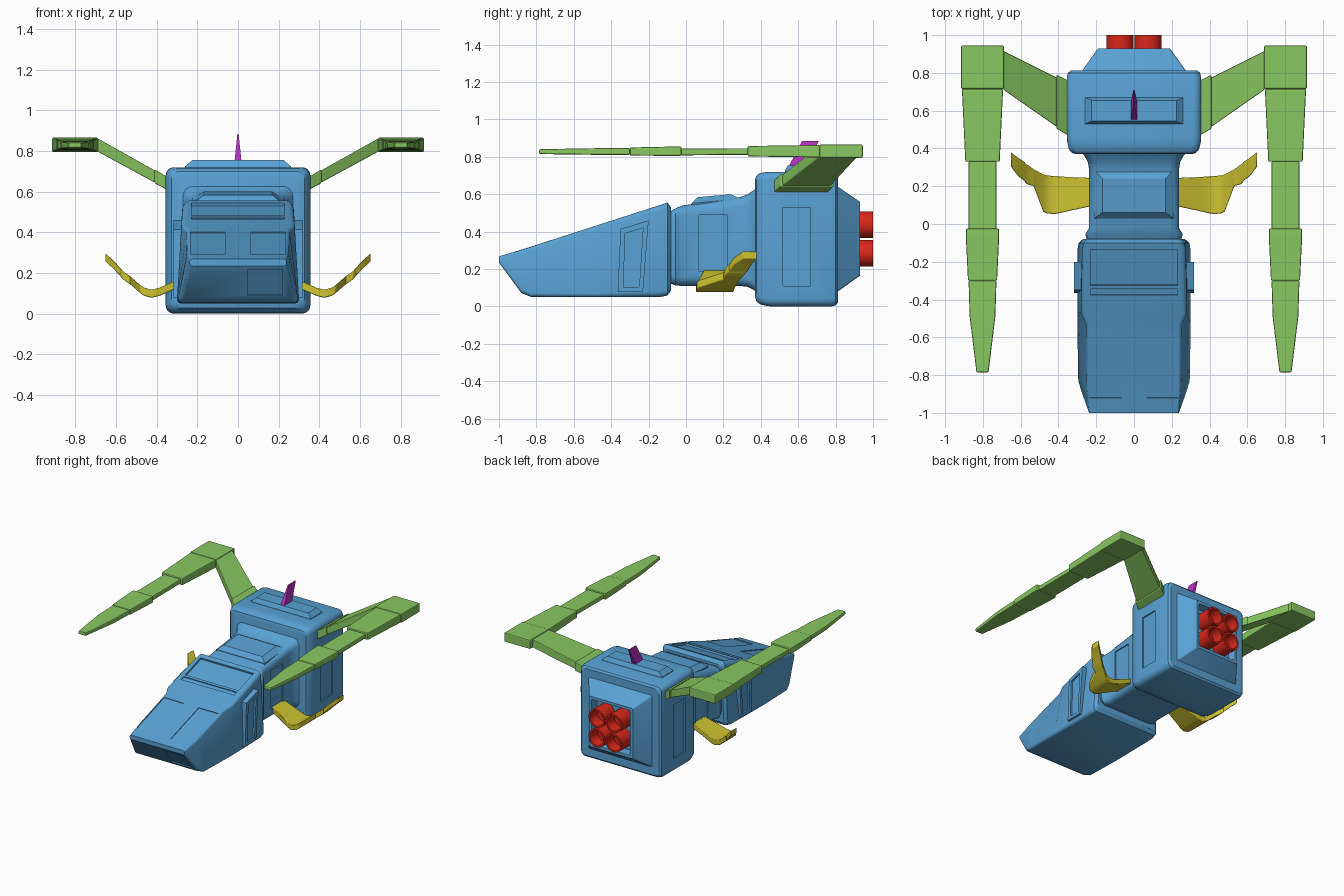
import bpy, bmesh
from math import sin, cos, pi, radians
from mathutils import Vector

if "Cube" in bpy.data.objects:
    bpy.data.objects.remove(bpy.data.objects["Cube"])


def material(name, rgb):
    m = bpy.data.materials.new(name)
    m.diffuse_color = (*rgb, 1)
    m.use_nodes = True
    m.node_tree.nodes["Principled BSDF"].inputs["Base Color"].default_value = m.diffuse_color
    return m


BLUE = material("hull_blue", (0.10, 0.36, 0.66))
GREEN = material("wing_green", (0.25, 0.58, 0.12))
YELLOW = material("fin_yellow", (0.62, 0.55, 0.03))
RED = material("engine_red", (0.70, 0.02, 0.01))
MAGENTA = material("antenna_magenta", (0.50, 0.03, 0.55))


def loft(name, strips, mat, mirror=False, bevel=0):
    """Skin each strip of matching rings into a closed solid, all in one object."""
    bm = bmesh.new()
    for rings in strips:
        vs = [[bm.verts.new(p) for p in ring] for ring in rings]
        n = len(vs[0])
        for a, b in zip(vs, vs[1:]):
            for i in range(n):
                j = (i + 1) % n
                bm.faces.new((a[i], a[j], b[j], b[i]))
        bm.faces.new(vs[0][::-1])
        bm.faces.new(vs[-1])
    bmesh.ops.recalc_face_normals(bm, faces=bm.faces)
    me = bpy.data.meshes.new(name)
    bm.to_mesh(me)
    bm.free()
    ob = bpy.data.objects.new(name, me)
    bpy.context.collection.objects.link(ob)
    me.materials.append(mat)
    if bevel:
        b = ob.modifiers.new("bevel", 'BEVEL')
        b.width, b.segments = bevel, 2
    if mirror:
        m = ob.modifiers.new("mirror", 'MIRROR')
        m.use_mirror_merge = False
    return ob


def activate(ob):
    bpy.ops.object.select_all(action='DESELECT')
    ob.select_set(True)
    bpy.context.view_layer.objects.active = ob


def smooth(ob):
    activate(ob)
    bpy.ops.object.shade_smooth_by_angle(angle=radians(30))


def recess(ob, boxes):
    """Cut shallow box-shaped panels (centre, size, x tilt in degrees)."""
    for centre, size, tilt in boxes:
        bpy.ops.mesh.primitive_cube_add(size=1, location=centre, rotation=(radians(tilt), 0, 0))
        cutter = bpy.context.object
        cutter.scale = size
        cutter.hide_render = True
        activate(ob)
        m = ob.modifiers.new("panel", 'BOOLEAN')
        m.operation, m.object, m.solver = 'DIFFERENCE', cutter, 'EXACT'
        bpy.ops.object.modifier_apply(modifier=m.name)
        bpy.data.objects.remove(cutter)


def section(y, wb, wt, z0, z1, r, n=4):
    """Rounded trapezoid across the hull at y."""
    corners = [(wt - r, z1 - r, 0), (-wt + r, z1 - r, 90), (-wb + r, z0 + r, 180), (wb - r, z0 + r, 270)]
    return [(cx + r * cos(radians(a + 90 * i / n)), y, cz + r * sin(radians(a + 90 * i / n)))
            for cx, cz, a in corners for i in range(n + 1)]


def rect_y(y, x0, x1, z0, z1):
    return [(x0, y, z0), (x1, y, z0), (x1, y, z1), (x0, y, z1)]


def rect_x(x, y0, y1, z0, z1):
    return [(x, y0, z0), (x, y1, z0), (x, y1, z1), (x, y0, z1)]


def rect_z(z, x, y0, y1):
    return [(-x, y0, z), (x, y0, z), (x, y1, z), (-x, y1, z)]


def roof(y):
    return 0.265 + 0.322 * (y + 1)


# Nose: wedge with chin, narrowed roof at the front
nose = loft("nose", [[
    section(-1.0, .238, .238, .235, .268, .012),
    section(-.88, .280, .250, .072, roof(-.88), .02),
    section(-.83, .295, .252, .052, roof(-.83), .02),
    section(-.53, .300, .255, .050, roof(-.53), .02),
    section(-.47, .300, .280, .050, roof(-.47), .02),
    section(-.14, .300, .275, .050, roof(-.14), .03),
    section(-.10, .293, .268, .058, .556, .03),
    section(-.08, .270, .250, .085, .530, .03)]], BLUE)
recess(nose, [
    ((0, -.23, roof(-.23)), (.46, .20, .03), 17.85),
    ((0, -.36, roof(-.36)), (.46, .035, .016), 17.85),
    ((-.15, -.75, roof(-.75)), (.17, .36, .010), 17.85),
    ((.15, -.75, roof(-.75)), (.17, .36, .010), 17.85),
    ((.135, -.938, .155), (.17, .16, .010), -53.5)])
smooth(nose)

# Raised hatches on the nose sides
hatch = [(-.365, .08), (-.23, .08), (-.20, .46), (-.35, .415)]
inner = [(-.335, .105), (-.25, .105), (-.23, .42), (-.325, .39)]
loft("nose_side_hatch", [[[(x, y, z) for y, z in pts] for x, pts in
     ((.26, hatch), (.318, hatch), (.318, inner), (.304, inner))]], BLUE, mirror=True)

# Middle body with flared collar towards the rear
mid = loft("middle_body", [[section(y, w, w, z0, z1, .05) for y, w, z0, z1 in (
    (-.10, .245, .13, .50), (-.055, .258, .112, .525), (-.02, .238, .11, .54),
    (.29, .238, .11, .585), (.33, .245, .105, .60), (.36, .262, .09, .62), (.39, .285, .07, .64))]], BLUE)
recess(mid, [((s * .238, .145, .34), (.018, .15, .30), 0) for s in (-1, 1)])
smooth(mid)
top = loft("middle_top_panel", [[rect_z(.53, .21, .03, .29), rect_z(.562, .21, .03, .29),
           rect_z(.592, .168, .06, .24)]], BLUE)
for v in top.data.vertices:  # follow the roof slope
    v.co.z += (v.co.y - .15) * .09

# Rear body, ending in a tapered engine housing with a hollow
rear = loft("rear_body", [[section(y, w, w, z0, z1, r) for y, w, z0, z1, r in (
    (.37, .305, .05, .68, .04), (.376, .328, .028, .70, .04), (.395, .344, .012, .713, .04),
    (.43, .353, .003, .719, .04), (.46, .356, 0, .72, .04), (.775, .356, 0, .72, .04),
    (.80, .350, .006, .714, .04), (.812, .335, .02, .70, .04), (.812, .275, .08, .64, .012),
    (.93, .190, .165, .56, .012), (.93, .168, .187, .538, .01), (.87, .160, .195, .53, .01))]], BLUE)
recess(rear, [((s * .356, .59, .32), (.02, .145, .42), 0) for s in (-1, 1)])
smooth(rear)
loft("rear_top_panel", [[rect_z(.70, .26, .53, .67), rect_z(.725, .26, .53, .67),
                         rect_z(.755, .225, .545, .655)]], BLUE)


# Four hollow engine nozzles
def circle(y, r, cx, cz, n=28):
    return [(cx + r * cos(2 * pi * i / n), y, cz + r * sin(2 * pi * i / n)) for i in range(n)]


engines = loft("engine_nozzles", [
    [circle(y, r, cx, cz) for y, r in ((.84, .071), (1.0, .071), (1.0, .057), (.92, .050))]
    for cx in (-.074, .074) for cz in (.284, .438)], RED)
smooth(engines)

# Wing struts: hull root and slanted arm
loft("wing_strut", [
    [rect_x(.30, .44, .74, .585, .65), rect_x(.36, .475, .765, .615, .68), rect_x(.41, .505, .79, .642, .71)],
    [rect_x(.41, .515, .775, .645, .705), rect_x(.69, .71, .915, .797, .862)]],
    GREEN, mirror=True, bevel=.005)

# Forward-pointing booms in stepped segments: y, half width, z range
segments = [
    [(.945, .113, .795, .866), (.715, .113, .795, .866)],
    [(.715, .109, .797, .863), (.33, .091, .802, .858)],
    [(.335, .073, .811, .846), (-.03, .073, .808, .844)],
    [(-.025, .088, .805, .855), (-.07, .088, .805, .855), (-.30, .077, .807, .850)],
    [(-.30, .074, .810, .847), (-.49, .068, .811, .846), (-.785, .032, .815, .841)]]
loft("wing_boom", [[rect_y(y, .802 - w, .802 + w, a, b) for y, w, a, b in seg] for seg in segments],
     GREEN, mirror=True, bevel=.007)

# Lower fins, bending down and then up: x, y range, z centre
fin_path = [
    [(.20, .10, .243, .185), (.34, .07, .248, .128), (.39, .058, .252, .106), (.425, .053, .254, .098),
     (.46, .056, .257, .107), (.48, .065, .262, .120), (.535, .21, .292, .168)],
    [(.525, .20, .285, .160), (.565, .21, .315, .188), (.58, .225, .322, .205)],
    [(.575, .225, .325, .200), (.615, .255, .352, .243), (.652, .305, .38, .276)]]
fin = loft("lower_fin", [[rect_x(x, a, b, z - .02, z + .02) for x, a, b, z in seg] for seg in fin_path],
           YELLOW, mirror=True, bevel=.004)
smooth(fin)

# Swept antenna blade
loft("antenna", [[rect_z(.73, .019, .54, .635), rect_z(.885, .003, .62, .71)]], MAGENTA)
